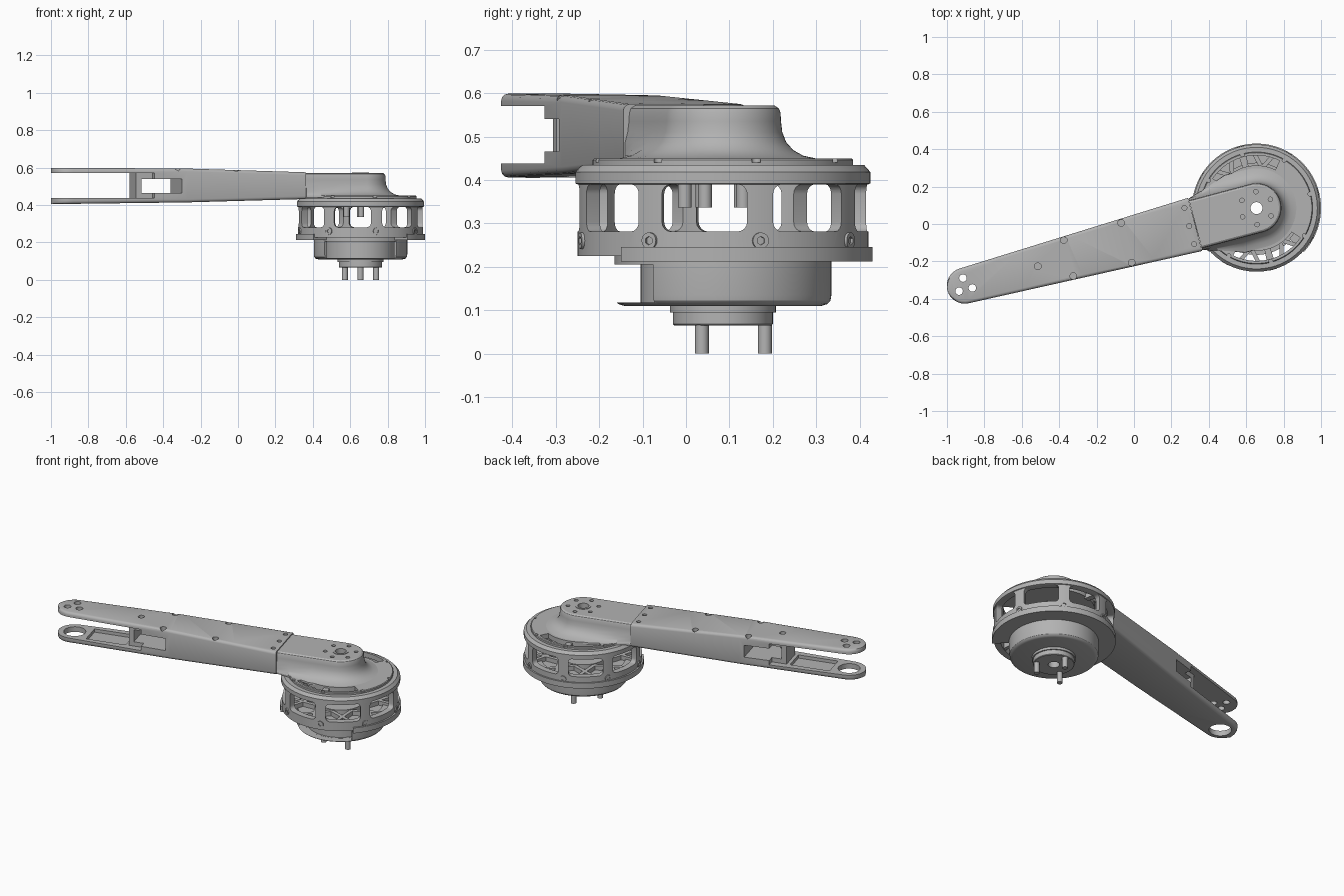
import bpy, bmesh, math
from math import sin, cos, pi, radians
from mathutils import Matrix, Vector

if "Cube" in bpy.data.objects:
    bpy.data.objects.remove(bpy.data.objects["Cube"])

# Everything is built around the hub axis with the arm along +x, then placed
TURN = 194.9
PLACE = Matrix.Translation((0.655, 0.085, 0)) @ Matrix.Rotation(radians(TURN), 4, 'Z')

grey = bpy.data.materials.new("machined_grey")
grey.use_nodes = True
grey.diffuse_color = (0.45, 0.45, 0.45, 1)
grey.node_tree.nodes["Principled BSDF"].inputs["Base Color"].default_value = (0.45, 0.45, 0.45, 1)


def finish(name, bm):
    bmesh.ops.recalc_face_normals(bm, faces=bm.faces)
    mesh = bpy.data.meshes.new(name)
    bm.to_mesh(mesh)
    bm.free()
    mesh.materials.append(grey)
    ob = bpy.data.objects.new(name, mesh)
    bpy.context.collection.objects.link(ob)
    ob.matrix_world = PLACE
    return ob


def loft(name, loops, closed=False):
    """Skin a list of equal-length point loops; cap the ends or close the ring."""
    bm = bmesh.new()
    rows = [[bm.verts.new(p) for p in loop] for loop in loops]
    n = len(rows[0])
    pairs = list(zip(rows, rows[1:])) + ([(rows[-1], rows[0])] if closed else [])
    for a, b in pairs:
        for i in range(n):
            j = (i + 1) % n
            bm.faces.new((a[i], a[j], b[j], b[i]))
    if not closed:
        bm.faces.new(rows[0])
        bm.faces.new(rows[-1])
    return finish(name, bm)


def lathe(name, profile, closed=False, sides=96, at=(0, 0)):
    turns = [2 * pi * i / sides for i in range(sides)]
    return loft(name, [[(at[0] + r * cos(t), at[1] + r * sin(t), z) for t in turns]
                       for r, z in profile], closed)


def rod(name, u, v, r, z0, z1, sides=24):
    return lathe(name, [(r, z0), (r, z1)], sides=sides, at=(u, v))


def ring(name, r0, r1, z0, z1):
    return lathe(name, [(r0, z0), (r1, z0), (r1, z1), (r0, z1)], True)


def arc_block(name, r0, r1, z0, z1, mid, half):
    """Ring sector centred on angle mid (degrees)."""
    steps = max(4, int(half))
    angles = [radians(mid - half + 2 * half * i / steps) for i in range(steps + 1)]
    return loft(name, [[(r * cos(t), r * sin(t), z) for r, z in
                        ((r0, z0), (r1, z0), (r1, z1), (r0, z1))] for t in angles])


def box(name, u0, u1, v0, v1, z0, z1, turn=0, round_u=0):
    bm = bmesh.new()
    bmesh.ops.create_cube(bm, size=1)
    for p in bm.verts:
        p.co = Vector(((u0 + u1) / 2 + p.co.x * (u1 - u0), (v0 + v1) / 2 + p.co.y * (v1 - v0),
                       (z0 + z1) / 2 + p.co.z * (z1 - z0)))
    if round_u:
        long_edges = [e for e in bm.edges if abs(e.verts[0].co.x - e.verts[1].co.x) > 1e-4]
        bmesh.ops.bevel(bm, geom=long_edges, offset=round_u, segments=4, profile=0.5, affect='EDGES')
    bmesh.ops.rotate(bm, verts=bm.verts, matrix=Matrix.Rotation(radians(turn), 3, 'Z'))
    return finish(name, bm)


def cut(ob, cutters):
    """Subtract the cutters and bake the result."""
    for c in cutters:
        m = ob.modifiers.new("cut", 'BOOLEAN')
        m.operation, m.solver, m.object = 'DIFFERENCE', 'EXACT', c
    bpy.context.view_layer.update()
    mesh = bpy.data.meshes.new_from_object(ob.evaluated_get(bpy.context.evaluated_depsgraph_get()))
    ob.modifiers.clear()
    ob.data = mesh
    for c in cutters:
        bpy.data.objects.remove(c)


def bore():
    return rod("bore", 0, 0, 0.032, -0.1, 0.8, 32)


# Arm: rounded box sections that taper in width and grow in height to a round tip
TIP, TIP_R = 1.614, 0.096


def section(u, w):
    grow = min(1, (u - 0.34) / 0.65)
    far = max(0, (u - 0.99) / 0.72)
    z0, z1 = 0.432 - 0.018 * grow - 0.009 * far, 0.575 + 0.02 * grow + 0.004 * far
    c = min(0.016, w * 0.6)
    pts = []
    for sv, z, sz, start in ((1, z1, 1, 0), (-1, z1, 1, 90), (-1, z0, -1, 180), (1, z0, -1, 270)):
        for k in range(4):
            t = radians(start + 30 * k)
            pts.append((u, sv * (w - c) + c * cos(t), z - sz * c + c * sin(t)))
    return pts


stations = [(u, 0.147 - 0.051 * (u - 0.34) / (TIP - 0.34)) for u in (0.34, 0.6, 0.99, 1.3, TIP)]
stations += [(TIP + TIP_R * sin(radians(t)), TIP_R * cos(radians(t))) for t in (12, 24, 36, 48, 59, 69, 78, 84, 88)]
arm = loft("arm", [section(u, w) for u, w in stations])
cuts = [box("fork_gap", 1.26, 1.9, -0.3, 0.3, 0.438, 0.57),
        box("side_window", 1.02, 1.23, -0.3, 0.3, 0.465, 0.54),
        rod("tip_hole", TIP, 0, 0.063, 0.3, 0.5, 48),
        box("lower_pocket", 1.28, 1.52, -0.07, 0.07, 0.418, 0.5)]
cuts += [box("fork_flank", 1.17, 1.3, s * 0.19 - 0.12, s * 0.19 + 0.12, 0.438, 0.57) for s in (1, -1)]
cuts += [rod("tip_screw_hole", TIP + 0.042 * cos(t), 0.042 * sin(t), 0.02, 0.55, 0.7)
         for t in (0.5, 0.5 + 2 * pi / 3, 0.5 + 4 * pi / 3)]
cuts += [rod("cover_hole", u, v, 0.018, 0.565, 0.7) for u, v in
         ((1.21, 0), (1.04, -0.1), (1.04, 0.1), (0.72, -0.11), (0.72, 0.11))]
cuts += [rod("seam_hole", 0.372, v, 0.013, 0.56, 0.7) for v in (-0.1, 0, 0.1)]
cut(arm, cuts)

# Shoulder: flared cover running from the hub into the arm
def shoulder_loop(r, z):
    straight = [(0.338, min(r, 0.143)), (0.26, min(r, 0.143) * 0.7 + r * 0.3), (0.12, r)]
    curve = [(-r * sin(pi * i / 32), r * cos(pi * i / 32)) for i in range(33)]
    outline = straight + curve + [(u, -v) for u, v in reversed(straight)]
    return [(u, v, z) for u, v in outline]


flare = [(0.215, 0.44), (0.213, 0.45), (0.185, 0.456), (0.162, 0.469), (0.146, 0.487), (0.137, 0.51),
         (0.134, 0.535), (0.133, 0.555), (0.129, 0.565), (0.12, 0.571)]
shoulder = loft("shoulder_cover", [shoulder_loop(r, z) for r, z in flare])
cut(shoulder, [bore()] + [rod("hub_hole", 0.088 * cos(k * pi / 3 + 0.3), 0.088 * sin(k * pi / 3 + 0.3),
                              0.012, 0.55, 0.7) for k in range(6)])
cut(ring("hub_collar", 0.02, 0.045, 0.5, 0.574), [bore()])

# Top plate with two arc slots, each crossed by a rib
plate = lathe("top_plate", [(0.3, 0.42), (0.3, 0.446), (0.296, 0.45)])
cut(plate, [bore()] + [arc_block("slot", 0.228, 0.282, 0.3, 0.6, s * 90, 41) for s in (1, -1)]
    + [rod("plate_hole", 0.296 * cos(k * pi / 4), 0.296 * sin(k * pi / 4), 0.011, 0.44, 0.6)
       for k in range(1, 8)])
for s in (1, -1):
    arc_block("slot_rib", 0.22, 0.29, 0.41, 0.44, s * 90, 4)
for k in range(6):
    t = k * pi / 3 + 0.3
    rod("hub_screw", 0.088 * cos(t), 0.088 * sin(t), 0.016, 0.337, 0.43)

# Cage: ring with eight rounded windows and a bolt under each post
cage = lathe("cage", [(0.298, 0.225), (0.335, 0.225), (0.335, 0.39), (0.34, 0.392), (0.34, 0.418),
                      (0.325, 0.435), (0.298, 0.435)], True)
cut(cage, [box("window", 0.2, 0.45, -0.099, 0.099, 0.281, 0.39, 22.5 + 45 * k, 0.022) for k in range(8)])
for k in range(8):
    bolt = rod("cage_bolt", 0, 0, 0.019, 0.3, 0.341, 20)
    cut(bolt, [rod("socket", 0, 0, 0.01, 0.33, 0.4, 6)])
    bolt.data.transform(Matrix.Translation((0, 0, 0.26)) @ Matrix.Rotation(k * pi / 4, 4, 'Z')
                        @ Matrix.Rotation(pi / 2, 4, 'Y'))

# Lower flange, open toward the front
FRONT = -90 - TURN
arc_block("lower_flange", 0.24, 0.345, 0.212, 0.246, FRONT + 180, 133)

# Floor with crossed braces
cut(lathe("floor", [(0.25, 0.205), (0.25, 0.235)]), [bore()])
for k in range(8):
    for s in (1, -1):
        brace = box("floor_brace", -0.1, 0.1, -0.011, 0.011, 0.23, 0.262)
        brace.data.transform(Matrix.Rotation(radians(22.5 + 45 * k), 4, 'Z')
                             @ Matrix.Translation((0.215, 0, 0)) @ Matrix.Rotation(s * 0.6, 4, 'Z'))
ring("floor_hub", 0.05, 0.13, 0.23, 0.262)

# Motor housing cup with a front opening, and the motor inside
cup = lathe("housing_cup", [(0.02, 0.11), (0.228, 0.11), (0.241, 0.114), (0.248, 0.122), (0.25, 0.135),
                            (0.25, 0.215), (0.235, 0.215), (0.235, 0.118), (0.02, 0.118)], True)
cut(cup, [bore(), arc_block("cup_opening", 0.2, 0.3, 0.1175, 0.3, FRONT, 50)])
cut(lathe("motor", [(0.19, 0.115), (0.19, 0.21)]), [bore()])

# Output disc and its three pins
disc = lathe("output_disc", [(0.112, 0.065), (0.115, 0.068), (0.115, 0.095), (0.122, 0.095), (0.122, 0.112)])
cut(disc, [bore()])
for g in (90, 210, 330):
    t = radians(g - TURN)
    rod("output_pin", 0.097 * cos(t), 0.097 * sin(t), 0.016, 0, 0.07)

# Smooth curved surfaces, keep machined edges sharp
for ob in bpy.context.collection.objects:
    if ob.type == 'MESH' and grey.name in ob.data.materials:
        ob.data.polygons.foreach_set("use_smooth", [True] * len(ob.data.polygons))
        ob.data.set_sharp_from_angle(angle=radians(32))
        ob.data.update()
